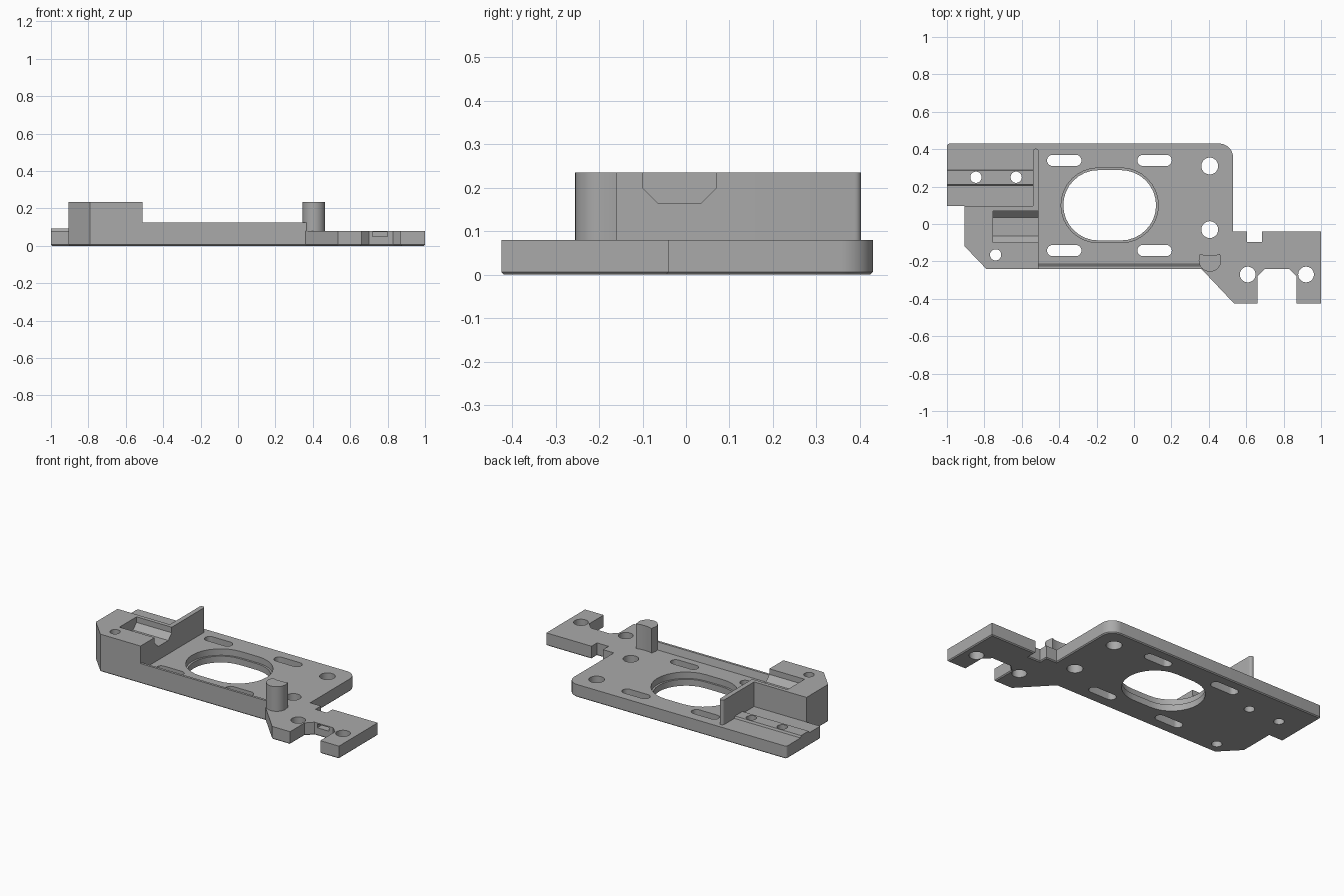
import bpy, bmesh
from math import pi, cos, sin
from mathutils import Vector

if "Cube" in bpy.data.objects:
    bpy.data.objects.remove(bpy.data.objects["Cube"])

grey = bpy.data.materials.new("plain grey")
grey.use_nodes = True
grey.diffuse_color = (0.4, 0.4, 0.4, 1)
grey.node_tree.nodes["Principled BSDF"].inputs["Base Color"].default_value = (0.4, 0.4, 0.4, 1)
T = 0.08     # plate thickness
TOP = 0.235  # height of block, wall and post


def arc(cx, cy, r, a0, a1, n=16):
    """Points along an arc, angles in half turns."""
    return [(cx + r * cos(pi * (a0 + (a1 - a0) * i / n)),
             cy + r * sin(pi * (a0 + (a1 - a0) * i / n))) for i in range(n + 1)]


def stadium(cx, cy, half, r):
    return arc(cx + half, cy, r, -0.5, 0.5) + arc(cx - half, cy, r, 0.5, 1.5)


def rect(x0, x1, y0, y1):
    return [(x0, y0), (x1, y0), (x1, y1), (x0, y1)]


def prism(name, pts, lo, hi, along="z", edge=0):
    """Extrude an xy outline along z, or a yz outline along x."""
    bm = bmesh.new()
    place = (lambda p: (p[0], p[1], lo)) if along == "z" else (lambda p: (lo, p[0], p[1]))
    step = Vector((0, 0, hi - lo)) if along == "z" else Vector((hi - lo, 0, 0))
    face = bm.faces.new([bm.verts.new(place(p)) for p in pts])
    rim = list(face.edges)
    ext = bmesh.ops.extrude_face_region(bm, geom=[face], use_keep_orig=True)
    bmesh.ops.translate(bm, vec=step, verts=[v for v in ext["geom"] if isinstance(v, bmesh.types.BMVert)])
    bmesh.ops.recalc_face_normals(bm, faces=bm.faces)
    if edge:
        bmesh.ops.bevel(bm, geom=rim, offset=edge, segments=1, affect="EDGES")
    me = bpy.data.meshes.new(name)
    bm.to_mesh(me)
    bm.free()
    me.materials.append(grey)
    ob = bpy.data.objects.new(name, me)
    bpy.context.collection.objects.link(ob)
    return ob


def cut(ob, cutters):
    """Subtract the cutters and bake the result."""
    for c in cutters:
        c.hide_render = True
        m = ob.modifiers.new("cut", "BOOLEAN")
        m.operation, m.solver, m.object = "DIFFERENCE", "EXACT", c
    dg = bpy.context.evaluated_depsgraph_get()
    me = bpy.data.meshes.new_from_object(ob.evaluated_get(dg))
    ob.modifiers.clear()
    ob.data = me


# Base plate with bracket arms
outline = [(-1, 0.095), (-0.905, 0.095), (-0.905, -0.12), (-0.79, -0.24), (0.36, -0.24),
           (0.535, -0.425), (0.66, -0.425), (0.66, -0.28), (0.70, -0.24), (0.83, -0.24),
           (0.87, -0.28), (0.87, -0.425), (1, -0.425), (1, -0.04), (0.685, -0.04),
           (0.685, -0.095), (0.605, -0.095), (0.605, -0.04), (0.53, -0.04)]
outline += arc(0.455, 0.355, 0.075, 0, 0.5) + arc(-0.985, 0.415, 0.015, 0.5, 1, 4)
plate = prism("base_plate", outline, 0, T, edge=0.006)

# Rail strip, end block, upright wall, front lip and post
rail = prism("rail_strip", [(0.205, T), (0.29, T), (0.285, 0.093), (0.21, 0.093)], -1, -0.54, "x")
block = prism("end_block", [(-0.905, 0.095), (-0.905, -0.12), (-0.79, -0.24),
                            (-0.51, -0.24), (-0.51, 0.095)], T, TOP)
wall = prism("upright_wall", rect(-0.54, -0.51, 0.095, 0.392) [:2]
             + arc(-0.525, 0.388, 0.015, 0, 1, 8), T, TOP)
lip = prism("front_lip", [(-0.24, T), (-0.215, T), (-0.225, 0.125), (-0.24, 0.125)], -0.51, 0.37, "x")
post = prism("post", arc(0.406, -0.195, 0.06, -1, 0) + [(0.46, -0.16), (0.43, -0.168),
                                                      (0.382, -0.168), (0.352, -0.16)], T, TOP)

# Round holes
holes = [prism("hole_cutter", arc(x, y, r, 0, 2, 32)[:-1], -0.1, 0.4) for x, y, r in
         [(0.405, 0.31, 0.045), (0.405, -0.03, 0.045), (0.608, -0.27, 0.042), (0.92, -0.27, 0.042),
          (-0.845, 0.25, 0.03), (-0.63, 0.25, 0.03), (-0.74, -0.165, 0.03)]]
# Mounting slots and stepped oval opening
slots = [prism("slot_cutter", stadium(x, y, 0.062, 0.03), -0.1, 0.2)
         for x in (-0.373, 0.11) for y in (0.34, -0.142)]
oval = [prism("oval_cutter", stadium(-0.13, 0.1, 0.06, 0.188), -0.1, 0.2),
        prism("oval_step_cutter", stadium(-0.13, 0.1, 0.06, 0.2), 0.04, 0.2)]
# Small slit in the bridge between the arms
slit = prism("slit_cutter", rect(0.72, 0.80, -0.3, -0.17), 0.05, 0.073)
# Trough in the top of the block, open to the inside
trough = prism("trough_cutter", [(-0.1, 0.3), (-0.1, 0.2), (-0.065, 0.165), (0.035, 0.165),
                                 (0.07, 0.2), (0.07, 0.3)], -0.755, -0.4, "x")

cut(plate, holes + slots + oval + [slit])
cut(rail, holes[4:6])
cut(block, [holes[6], trough])
for c in holes + slots + oval + [slit, trough]:
    bpy.data.objects.remove(c)

# Smooth the round walls, keep the edges sharp
bpy.ops.object.select_all(action="DESELECT")
for ob in (plate, rail, block, wall, lip, post):
    ob.select_set(True)
bpy.context.view_layer.objects.active = plate
bpy.ops.object.shade_smooth_by_angle(angle=pi / 7)
